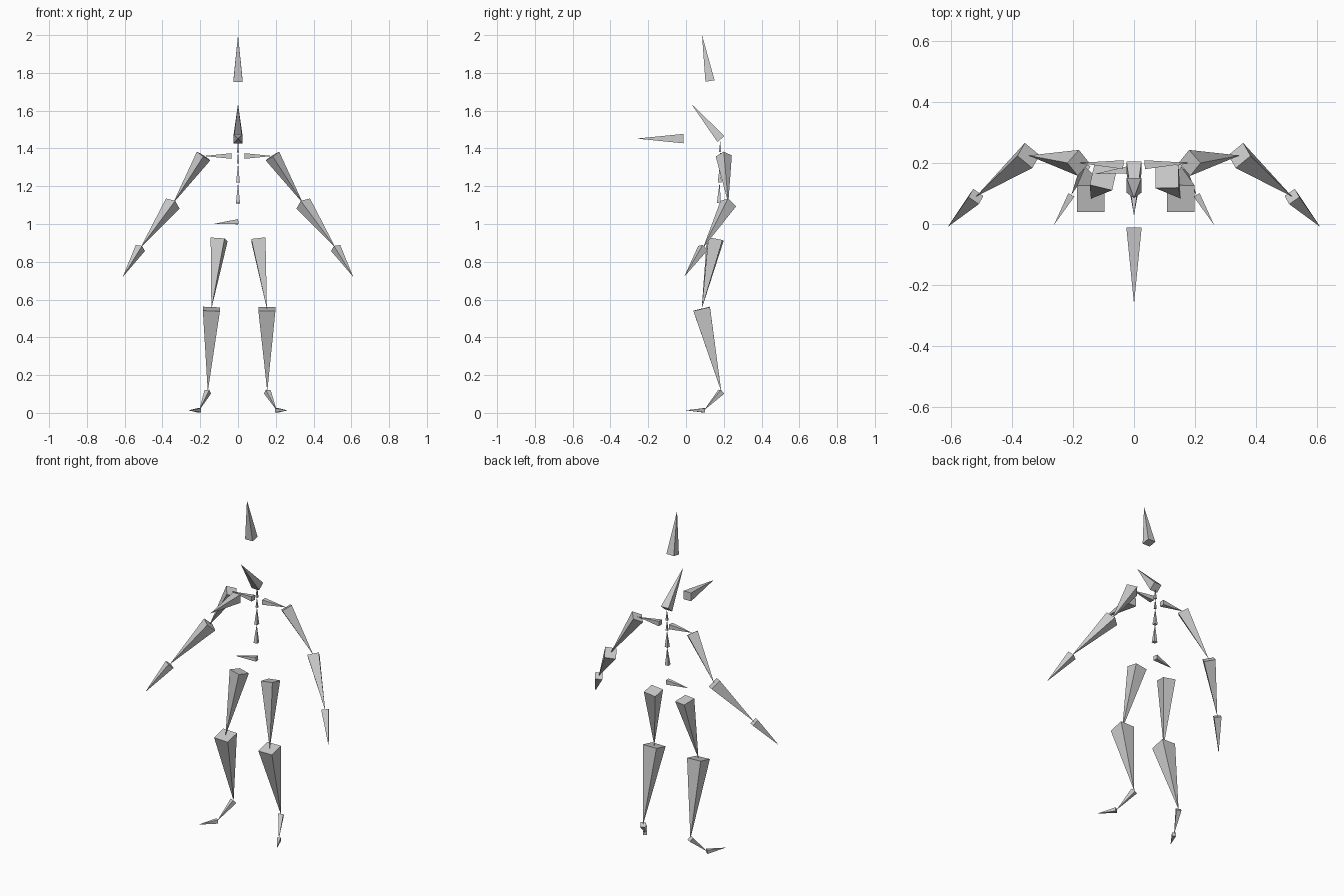
import bpy
import bmesh
from mathutils import Vector

if "Cube" in bpy.data.objects:
    bpy.data.objects.remove(bpy.data.objects["Cube"])

grey = bpy.data.materials.new("bone grey")
grey.diffuse_color = (0.6, 0.6, 0.6, 1)
grey.use_nodes = True
grey.node_tree.nodes["Principled BSDF"].inputs["Base Color"].default_value = grey.diffuse_color


def bone(name, base, tip, ref=(1, 0, 0), ratio=0.2):
    """Square pyramid from base centre to tip; ref gives the base edge direction."""
    base, tip = Vector(base), Vector(tip)
    axis = tip - base
    half = axis.length * ratio / 2
    d = axis.normalized()
    u = Vector(ref)
    u = (u - d * u.dot(d)).normalized()
    v = d.cross(u)
    bm = bmesh.new()
    ring = [bm.verts.new(base + (u * a + v * b) * half)
            for a, b in ((-1, -1), (1, -1), (1, 1), (-1, 1))]
    apex = bm.verts.new(tip)
    bm.faces.new(ring[::-1])
    for i in range(4):
        bm.faces.new((ring[i], ring[(i + 1) % 4], apex))
    bmesh.ops.recalc_face_normals(bm, faces=bm.faces)
    mesh = bpy.data.meshes.new(name)
    bm.to_mesh(mesh)
    bm.free()
    mesh.materials.append(grey)
    bpy.context.collection.objects.link(bpy.data.objects.new(name, mesh))


# Head, jaw and neck
bone("head_top", (0, 0.127, 1.757), (0, 0.085, 2.0))
bone("jaw", (0, -0.012, 1.452), (0, -0.262, 1.452))
bone("skull", (0, 0.185, 1.45), (0, 0.027, 1.637))

# Spine chain
spine = [(0.174, 1.11), (0.178, 1.22), (0.18, 1.32), (0.18, 1.38), (0.182, 1.443)]
for i, (a, b) in enumerate(zip(spine, spine[1:])):
    bone(f"spine_{i + 1}", (0, *a), (0, *b))

# Pelvis
bone("pelvis", (0, 0.18, 1.012), (-0.132, 0.163, 1.0), (0, 1, 0))

# Arms
for side, s in (("left", -1), ("right", 1)):
    shoulder = (0.182 * s, 0.2, 1.36)
    elbow = (0.345 * s, 0.224, 1.108)
    wrist = (0.517 * s, 0.09, 0.873)
    fore_ref = (-0.046 * s, -0.039, -0.013)
    bone(side + "_collar", (0.035 * s, 0.194, 1.36), shoulder, (0, 1, 0))
    bone(side + "_upper_arm", shoulder, elbow, (0.84 * s, 1, 0.54))
    bone(side + "_forearm", elbow, wrist, fore_ref)
    bone(side + "_hand", wrist, (0.61 * s, -0.01, 0.72), fore_ref)

# Legs, with a slightly different stance on each side
for side, s, hip, knee, ankle, thigh_ref in (
        ("left", -1, 0.1, 0.141, 0.16, (0.97, -0.22, 0)),
        ("right", 1, 0.108, 0.153, 0.155, (1, 0, 0))):
    k = (knee * s, 0.083, 0.55)
    a = (ankle * s, 0.187, 0.112)
    ball = (0.205 * s, 0.095, 0.0135)
    bone(side + "_thigh", (hip * s, 0.155, 0.918), k, thigh_ref)
    bone(side + "_shin", k, a)
    bone(side + "_foot", a, ball, (0.87, 0.48 * s, 0))
    bone(side + "_toe", ball, (0.262 * s, -0.003, 0.0135), (0.87, 0.48 * s, 0))
